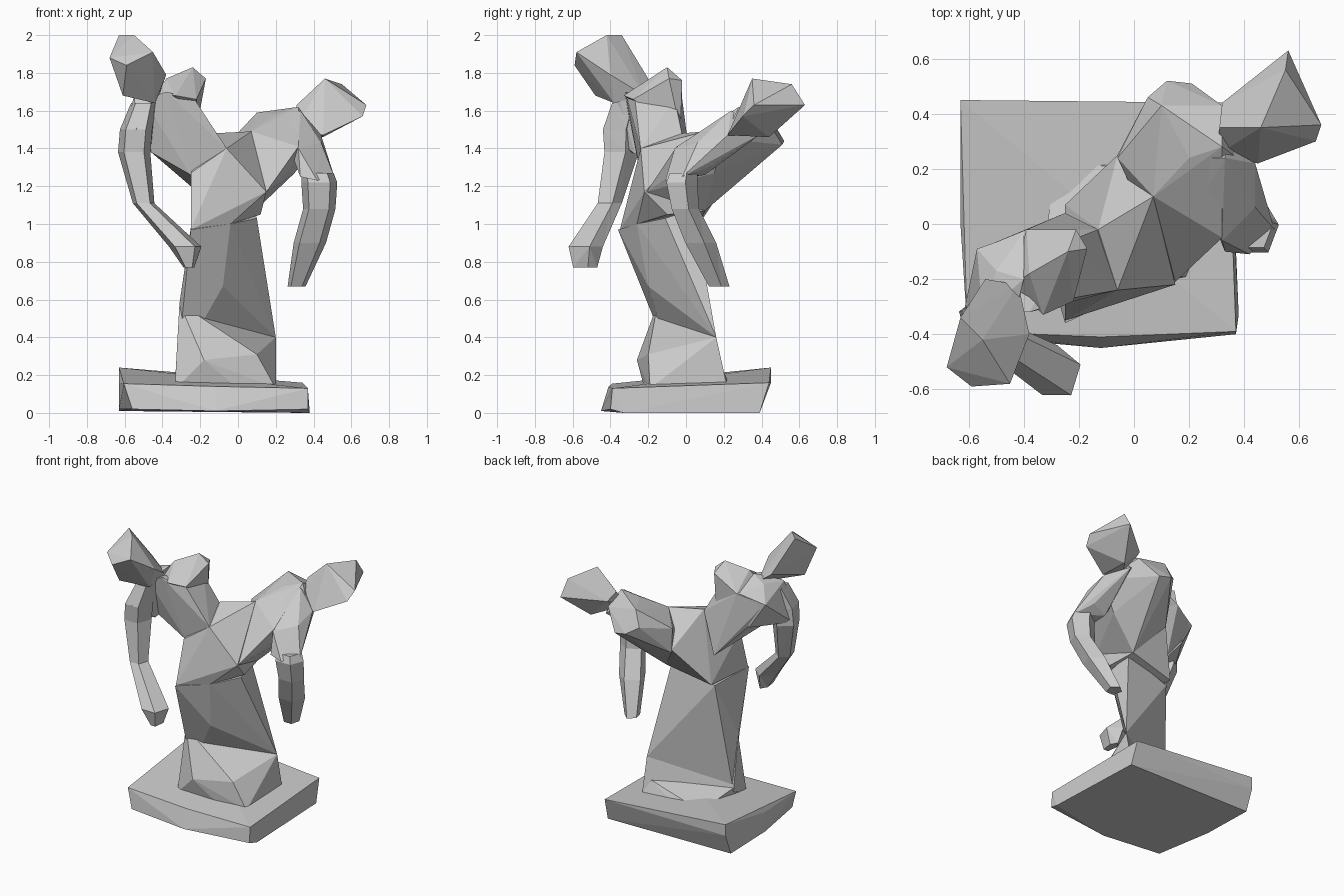
import bpy, bmesh, math


def finish(name, bm):
    bmesh.ops.recalc_face_normals(bm, faces=bm.faces[:])
    mesh = bpy.data.meshes.new(name)
    bm.to_mesh(mesh)
    bm.free()
    obj = bpy.data.objects.new(name, mesh)
    bpy.context.collection.objects.link(obj)
    return obj


def block(name, corners):
    """Faceted block: convex skin around a few corner points."""
    bm = bmesh.new()
    for c in corners:
        bm.verts.new(c)
    bmesh.ops.convex_hull(bm, input=bm.verts[:])
    loose = [v for v in bm.verts if not v.link_faces]
    bmesh.ops.delete(bm, geom=loose, context='VERTS')
    return finish(name, bm)


def limb(name, stations, sides=5, turn=0.3):
    """Low-sided limb through stations (x, y, z, half width x, half width y)."""
    bm = bmesh.new()
    rings = []
    for x, y, z, rx, ry in stations:
        ring = []
        for i in range(sides):
            a = turn + 2 * math.pi * i / sides
            ring.append(bm.verts.new((x + rx * math.cos(a), y + ry * math.sin(a), z)))
        rings.append(ring)
    for lo, hi in zip(rings, rings[1:]):
        for i in range(sides):
            j = (i + 1) % sides
            bm.faces.new((lo[i], lo[j], hi[j], hi[i]))
    bm.faces.new(rings[0])
    bm.faces.new(rings[-1])
    bmesh.ops.triangulate(bm, faces=bm.faces[:])
    return finish(name, bm)


# Rough plinth, higher at the back left
block("plinth", [
    (-.63, .39, .01), (.35, .39, 0), (.38, -.33, 0), (.37, -.4, .02), (-.12, -.45, .01),
    (-.56, -.41, .02), (-.63, .45, .24), (-.63, .45, .16), (.34, .44, .16), (.37, -.39, .13),
    (-.12, -.41, .14), (-.605, -.39, .155), (-.63, 0, .16), (-.63, 0, .02)])

# Draped column below the waist, with a low foot at the back left
block("drape_foot", [
    (-.28, .23, .16), (-.06, .23, .16), (.2, .22, .15), (-.33, -.1, .23), (-.33, -.1, .13),
    (.15, .18, .25), (-.28, .23, .13), (.2, .22, .13)])
block("lower_drape", [
    (-.33, -.22, .13), (0, -.22, .13), (.2, -.19, .13), (.2, .22, .13), (-.33, -.07, .2),
    (-.33, -.2, .22), (-.18, -.26, .28), (.1, -.2, .31), (.2, .16, .4), (-.31, -.15, .58)])
block("upper_drape", [
    (-.31, -.15, .58), (-.08, -.2, .67), (.2, .16, .4), (-.32, -.07, .25),
    (-.25, -.36, .97), (-.04, -.26, 1.0), (.1, -.11, 1.03), (.08, .04, 1.08), (-.25, .03, .98)])

# Shared waist where the two bodies part
block("waist", [
    (-.25, -.35, .97), (-.04, -.26, 1.0), (.12, -.1, 1.05), (.15, -.22, 1.17),
    (-.06, -.24, 1.4), (-.25, -.26, 1.27), (-.13, -.02, 1.48), (.07, .1, 1.49),
    (-.06, .25, 1.27), (.09, .1, 1.07), (-.25, .07, 1.0)])

# Left figure
block("left_chest", [
    (-.13, -.02, 1.47), (-.06, -.24, 1.4), (-.25, -.24, 1.26), (-.46, -.24, 1.38),
    (-.23, -.06, 1.66), (-.23, -.27, 1.66), (-.38, -.32, 1.7), (-.45, -.06, 1.42),
    (-.39, -.02, 1.66), (-.56, -.09, 1.6), (-.5, -.32, 1.66), (-.25, .04, 1.2)])
block("left_raised_shoulder", [
    (-.39, -.02, 1.66), (-.21, -.02, 1.76), (-.17, -.09, 1.77), (-.24, -.1, 1.83),
    (-.22, -.28, 1.66), (-.33, -.33, 1.68), (-.38, -.18, 1.77), (-.44, -.22, 1.68),
    (-.22, -.03, 1.5)])
block("left_outer_shoulder", [
    (-.57, -.09, 1.6), (-.4, -.03, 1.66), (-.46, -.06, 1.42), (-.47, -.27, 1.37),
    (-.62, -.33, 1.4), (-.54, -.44, 1.5), (-.44, -.36, 1.68), (-.55, -.33, 1.68),
    (-.5, -.17, 1.7), (-.4, -.2, 1.74)])
block("left_head", [
    (-.63, -.34, 2.0), (-.55, -.42, 2.0), (-.68, -.52, 1.88), (-.59, -.59, 1.84),
    (-.45, -.58, 1.91), (-.38, -.4, 1.79), (-.44, -.38, 1.64), (-.61, -.48, 1.68),
    (-.54, -.2, 1.77), (-.42, -.22, 1.68)])
limb("left_arm", [
    (-.50, -.31, 1.64, .07, .1), (-.54, -.35, 1.5, .09, .11), (-.55, -.35, 1.38, .09, .1),
    (-.50, -.41, 1.11, .06, .07), (-.28, -.54, .88, .09, .10), (-.26, -.54, .77, .03, .07)])

# Right figure
block("right_chest", [
    (.07, .1, 1.49), (.15, -.21, 1.17), (.09, .1, 1.07), (-.06, .25, 1.25), (-.06, .24, 1.42),
    (.1, .43, 1.59), (.05, .46, 1.48), (.12, .52, 1.44), (.21, .51, 1.42), (.32, .43, 1.55),
    (.32, .28, 1.62), (.2, .24, 1.58), (.43, .2, 1.45), (.32, -.05, 1.41), (.3, .15, 1.27)])
block("right_outer_shoulder", [
    (.2, .24, 1.58), (.33, .24, 1.6), (.44, .22, 1.47), (.44, .06, 1.43), (.32, -.06, 1.4),
    (.33, -.1, 1.25), (.51, -.02, 1.25), (.44, .12, 1.3), (.33, .1, 1.26), (.25, .1, 1.5),
    (.42, -.11, 1.23), (.36, .4, 1.48)])
block("right_head", [
    (.46, .35, 1.77), (.55, .56, 1.74), (.56, .63, 1.63), (.68, .36, 1.63), (.66, .3, 1.57),
    (.45, .22, 1.47), (.3, .25, 1.5), (.31, .35, 1.63), (.32, .44, 1.59), (.45, .44, 1.46)])
limb("right_arm", [
    (.42, -.02, 1.27, .09, .08), (.43, -.03, 1.22, .10, .09),
    (.43, -.01, 1.08, .09, .08), (.38, .07, .9, .09, .09), (.31, .17, .67, .05, .06)])
